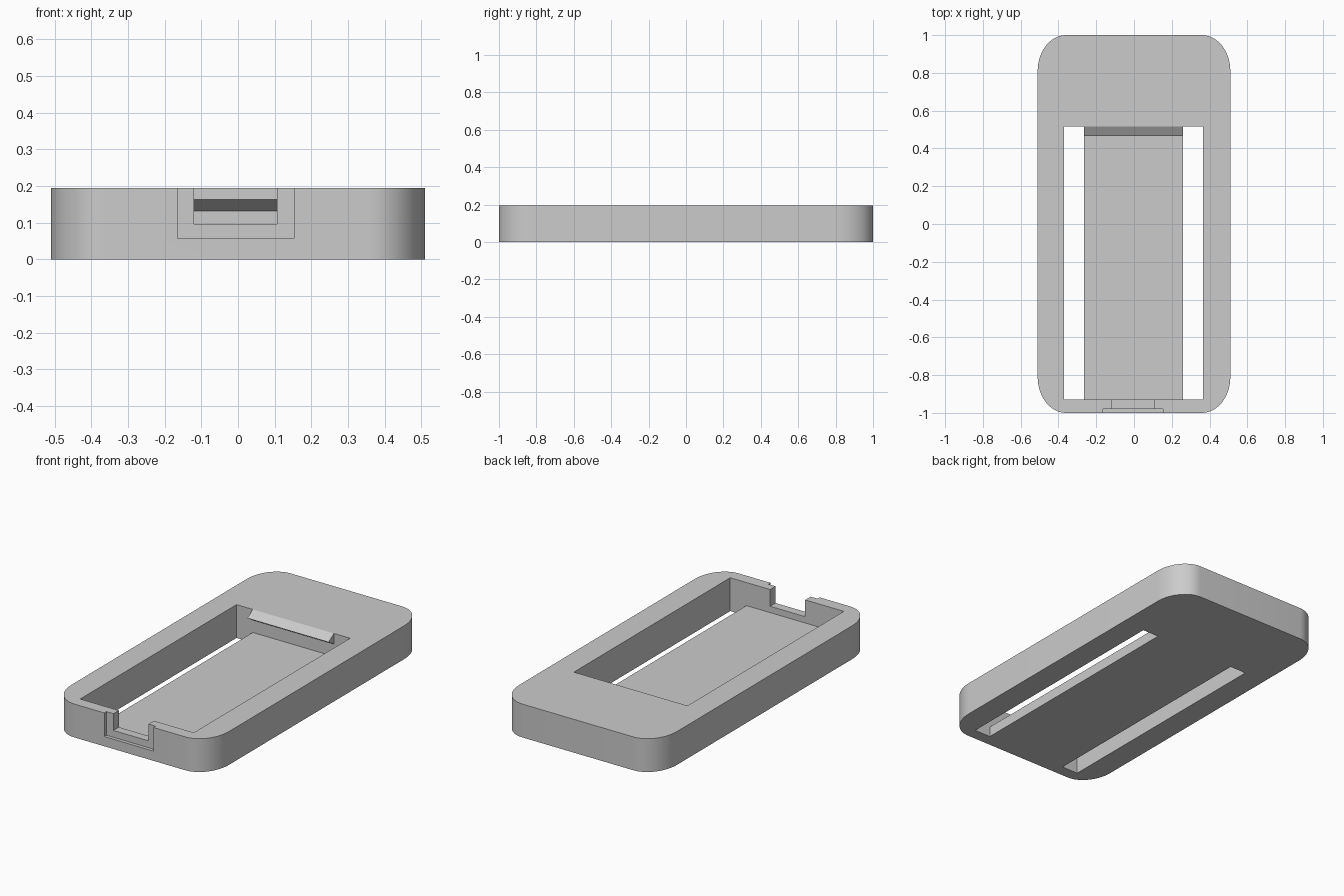
import bpy, bmesh, math
from mathutils import Vector

cube = bpy.data.objects.get("Cube")
if cube:
    bpy.data.objects.remove(cube, do_unlink=True)

HEIGHT = 0.195

grey = bpy.data.materials.new("plain_grey")
grey.use_nodes = True
colour = (0.6, 0.6, 0.6, 1)
grey.diffuse_color = colour
grey.node_tree.nodes["Principled BSDF"].inputs["Base Color"].default_value = colour


def prism(name, profile, axis, lo, hi):
    """Extrude a 2D profile along an axis from lo to hi."""
    place = {"x": lambda a, b, t: (t, a, b),
             "y": lambda a, b, t: (a, t, b),
             "z": lambda a, b, t: (a, b, t)}[axis]
    bm = bmesh.new()
    face = bm.faces.new([bm.verts.new(place(a, b, lo)) for a, b in profile])
    top = bmesh.ops.extrude_face_region(bm, geom=[face])["geom"]
    shift = Vector(place(0, 0, hi - lo))
    bmesh.ops.translate(bm, vec=shift, verts=[v for v in top if isinstance(v, bmesh.types.BMVert)])
    bmesh.ops.recalc_face_normals(bm, faces=bm.faces)
    mesh = bpy.data.meshes.new(name)
    bm.to_mesh(mesh)
    bm.free()
    mesh.materials.append(grey)
    ob = bpy.data.objects.new(name, mesh)
    bpy.context.collection.objects.link(ob)
    return ob


def rect(x0, x1, z0, z1):
    return [(x0, z0), (x1, z0), (x1, z1), (x0, z1)]


def activate(ob):
    bpy.ops.object.select_all(action="DESELECT")
    ob.select_set(True)
    bpy.context.view_layer.objects.active = ob


def cut(ob, cutter):
    cutter.hide_render = True
    mod = ob.modifiers.new("cut", "BOOLEAN")
    mod.operation, mod.solver, mod.object = "DIFFERENCE", "EXACT", cutter
    activate(ob)
    bpy.ops.object.modifier_apply(modifier=mod.name)
    bpy.data.objects.remove(cutter, do_unlink=True)


# Rounded block with slightly elongated corners
half_x, half_y, rx, ry, steps = 0.51, 1.0, 0.15, 0.19, 14
outline = []
for quarter, (sx, sy) in enumerate([(1, 1), (-1, 1), (-1, -1), (1, -1)]):
    for i in range(steps + 1):
        a = math.pi / 2 * (quarter + i / steps)
        outline.append((sx * (half_x - rx) + rx * math.cos(a),
                        sy * (half_y - ry) + ry * math.sin(a)))
body = prism("tray_body", outline, "z", 0, HEIGHT)

# Pocket with a floor, and open slots along both sides of the floor
floor, under, over = 0.06, -0.1, 0.3
pocket = [(-0.37, under), (-0.265, under), (-0.265, floor), (0.26, floor),
          (0.26, under), (0.365, under), (0.365, over), (-0.37, over)]
cut(body, prism("pocket_cutter", pocket, "y", -0.93, 0.515))

# Stepped notch through the front wall
cut(body, prism("notch_cutter", rect(-0.12, 0.107, 0.097, over), "y", -1.1, -0.9))
cut(body, prism("recess_cutter", rect(-0.165, 0.153, 0.057, over), "y", -1.1, -0.98))

activate(body)
bpy.ops.object.shade_smooth_by_angle(angle=math.radians(30))

# Wedge-shaped retaining lip on the rear pocket wall
prism("retaining_lip", [(0.515, HEIGHT), (0.465, 0.163), (0.515, 0.132)],
      "x", -0.265, 0.26)
